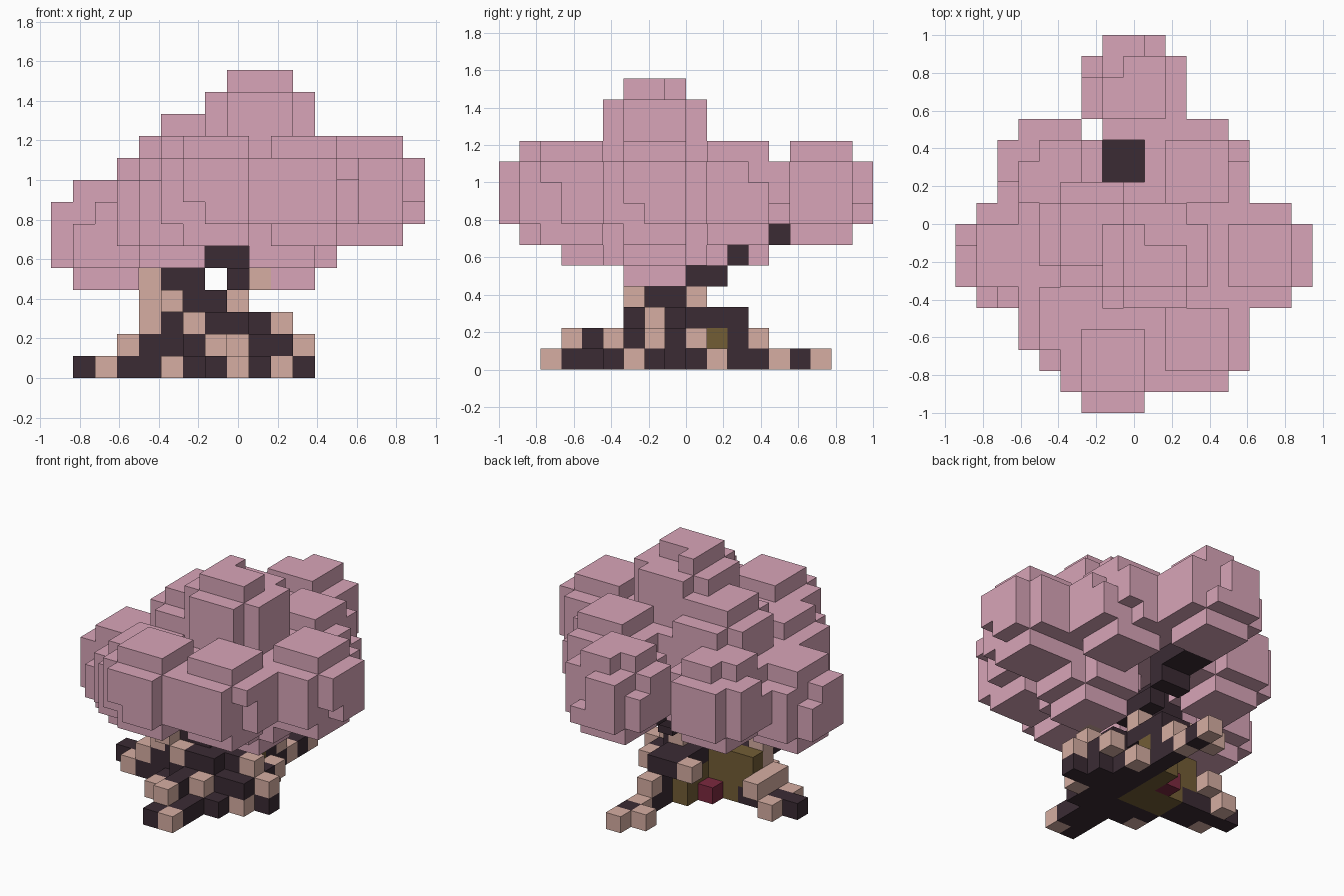
import bpy, bmesh
from mathutils import Vector
from itertools import product

cube = bpy.data.objects.get("Cube")
if cube:
    bpy.data.objects.remove(cube, do_unlink=True)

S = 1 / 9                                # cell size
ORIGIN = Vector((-8.5, -9, 0))           # grid corner, in cells
cells = {}                               # cell -> part name


def box(part, lo, hi):
    for c in product(*(range(a, b) for a, b in zip(lo, hi))):
        cells[c] = part


def dots(part, z, spots):
    for x, y in spots:
        cells[(x, y, z)] = part


def ball(x, y, z):
    """Rounded five-cell ball: three crossed blocks."""
    for axis in range(3):
        lo = [v + (i != axis) for i, v in enumerate((x, y, z))]
        hi = [v + 5 - (i != axis) for i, v in enumerate((x, y, z))]
        box("crown", lo, hi)


# Leaf balls: front, front left, left, back left, back, right side, top
for corner in [(5, 0, 6), (9, 1, 6), (12, 5, 6), (9, 9, 6), (6, 13, 6),
               (2, 9, 5), (0, 5, 4), (3, 2, 5), (4, 6, 7), (8, 5, 4),
               (7, 5, 9)]:
    ball(*corner)
box("crown", (8, 9, 7), (10, 11, 10))

# Nibbled leaf corners
for c in [(6, 0, 7), (16, 6, 7), (13, 2, 7), (13, 2, 8), (1, 5, 7),
          (0, 8, 7), (6, 16, 9), (7, 16, 10), (9, 17, 8), (9, 17, 9),
          (3, 12, 9), (2, 10, 8), (12, 13, 7), (13, 12, 9),
          (9, 8, 13), (10, 8, 13), (8, 6, 5), (8, 7, 5), (8, 8, 5)]:
    cells.pop(c, None)

# Roots, trunk and branches
for lo, hi in [((5, 5, 0), (10, 9, 1)), ((2, 8, 0), (6, 9, 1)),
               ((3, 7, 0), (6, 8, 1)), ((1, 8, 0), (2, 9, 1)),
               ((7, 2, 0), (9, 6, 1)), ((9, 6, 0), (11, 9, 1)),
               ((11, 7, 0), (12, 8, 1)), ((8, 9, 0), (10, 10, 1)),
               ((8, 10, 0), (9, 15, 1)),
               ((4, 7, 1), (7, 9, 2)), ((6, 6, 1), (11, 9, 2)),
               ((7, 4, 1), (8, 6, 2)), ((8, 11, 1), (9, 12, 2)),
               ((5, 7, 2), (10, 9, 3)), ((7, 6, 2), (9, 7, 3)),
               ((7, 9, 2), (9, 12, 3)), ((6, 7, 3), (8, 9, 4)),
               ((5, 7, 4), (7, 9, 5)), ((8, 8, 4), (9, 11, 5)),
               ((7, 11, 5), (9, 12, 6)), ((7, 11, 6), (9, 14, 7)),
               ((5, 7, 5), (7, 9, 7))]:
    box("trunk", lo, hi)

# Hollow in the trunk
box("hollow", (5, 7, 0), (8, 9, 1))
box("hollow", (4, 8, 1), (8, 9, 3))
box("hollow", (7, 9, 0), (8, 11, 2))
box("hollow", (8, 10, 1), (9, 11, 2))

# Pale bark knots, layer by layer
dots("knots", 0, [(2, 7), (5, 5), (8, 2), (10, 6), (9, 10),
                  (8, 13), (8, 15), (7, 14), (2, 9)])
dots("knots", 1, [(3, 7), (7, 3), (8, 5), (11, 7),
                  (10, 9), (8, 12), (3, 9), (3, 8)])
dots("knots", 2, [(4, 7), (6, 6), (10, 7), (6, 11)])
dots("knots", 3, [(4, 7), (5, 6), (8, 9)])
dots("knots", 4, [(4, 7), (9, 6)])

# Gem in front of the hollow
dots("gem", 0, [(6, 9)])

COLOURS = {
    "crown": ("blossom pink", (0.69, 0.375, 0.48)),
    "trunk": ("dark bark", (0.043, 0.024, 0.034)),
    "knots": ("pale bark", (0.67, 0.42, 0.36)),
    "hollow": ("olive wood", (0.17, 0.11, 0.036)),
    "gem": ("deep red", (0.2, 0.022, 0.05)),
}


def build(part):
    """Outer skin of all cells of one part."""
    bm = bmesh.new()
    for cell, name in cells.items():
        if name != part:
            continue
        mid = Vector(cell) + Vector((0.5, 0.5, 0.5))
        for axis, sign in product(range(3), (-1, 1)):
            near = list(cell)
            near[axis] += sign
            if tuple(near) in cells:
                continue
            n, u, v = Vector(), Vector(), Vector()
            n[axis], u[(axis + 1) % 3], v[(axis + 2) % 3] = sign / 2, 0.5, sign / 2
            ring = [mid + n + u * a + v * b
                    for a, b in ((-1, -1), (1, -1), (1, 1), (-1, 1))]
            bm.faces.new([bm.verts.new((p + ORIGIN) * S) for p in ring])
    bmesh.ops.remove_doubles(bm, verts=bm.verts, dist=S / 100)
    mesh = bpy.data.meshes.new(part)
    bm.to_mesh(mesh)
    bm.free()
    name, rgb = COLOURS[part]
    mat = bpy.data.materials.new(name)
    mat.use_nodes = True
    mat.diffuse_color = (*rgb, 1)
    shader = next(n for n in mat.node_tree.nodes if n.type == "BSDF_PRINCIPLED")
    shader.inputs["Base Color"].default_value = (*rgb, 1)
    shader.inputs["Roughness"].default_value = 0.9
    mesh.materials.append(mat)
    bpy.context.collection.objects.link(bpy.data.objects.new(part, mesh))


for part in COLOURS:
    build(part)
